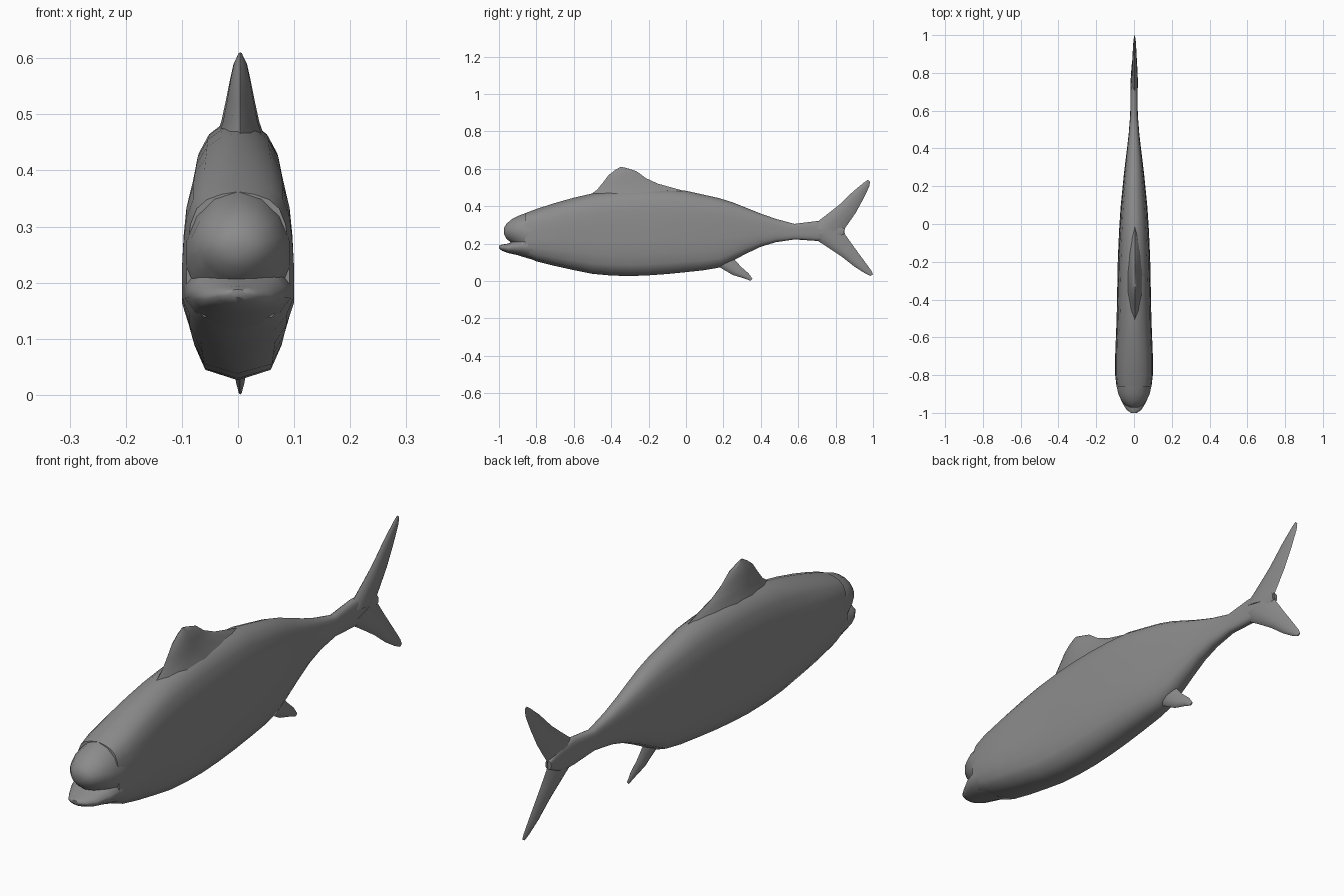
import bpy, bmesh, math
from mathutils import Vector

grey = bpy.data.materials.new("slate grey")
grey.diffuse_color = (0.26, 0.26, 0.26, 1)

# Half cross-sections: (fraction from edge A to edge B, fraction of half width)
BODY = [(0, 0), (.04, .66), (.13, .86), (.25, 1), (.42, 1), (.6, .97),
        (.75, .92), (.87, .8), (.94, .6), (.98, .32), (1, 0)]
ROUND = [(0, 0), (.06, .45), (.2, .8), (.4, 1), (.6, 1), (.8, .8), (.94, .45), (1, 0)]
LENS = [(0, 0), (.08, .45), (.25, .9), (.45, 1), (.7, .75), (.9, .35), (1, 0)]


def loft(name, stations, section, x=0.0):
    """Skin rings; each station is (yA, zA, yB, zB, half width)."""
    bm = bmesh.new()
    ring = section + [(t, -w) for t, w in section[-2:0:-1]]
    rings = []
    for ya, za, yb, zb, hw in stations:
        a, b = Vector((x, ya, za)), Vector((x, yb, zb))
        rings.append([bm.verts.new(a.lerp(b, t) + Vector((w * hw, 0, 0)))
                      for t, w in ring])
    n = len(ring)
    for r, s in zip(rings, rings[1:]):
        for i in range(n):
            j = (i + 1) % n
            bm.faces.new((r[i], r[j], s[j], s[i]))
    bm.faces.new(rings[0])
    bm.faces.new(rings[-1])
    bmesh.ops.recalc_face_normals(bm, faces=bm.faces)
    me = bpy.data.meshes.new(name)
    bm.to_mesh(me)
    bm.free()
    me.materials.append(grey)
    ob = bpy.data.objects.new(name, me)
    bpy.context.collection.objects.link(ob)
    bpy.ops.object.select_all(action='DESELECT')
    ob.select_set(True)
    bpy.context.view_layer.objects.active = ob
    bpy.ops.object.shade_smooth_by_angle(angle=math.radians(50))
    return ob


# Body from upper lip to tail root: (y, bottom, top, half width)
body = [(-.86, .13, .362, .092), (-.8, .105, .385, .1), (-.7, .08, .417, .1),
        (-.6, .058, .445, .096), (-.5, .038, .468, .092), (-.4, .029, .482, .09),
        (-.3, .026, .49, .088), (-.2, .03, .492, .086), (-.1, .037, .49, .082),
        (0, .047, .482, .077), (.1, .058, .46, .07), (.18, .072, .442, .062),
        (.25, .108, .42, .055), (.32, .145, .392, .047), (.4, .183, .36, .037),
        (.48, .207, .332, .028), (.58, .222, .305, .02), (.7, .214, .32, .019),
        (.78, .215, .315, .017), (.845, .25, .282, .012)]
loft("body", [(y, b, y, t, w) for y, b, t, w in body], BODY)

# Upper snout, overhanging the mouth notch
snout = [(-.972, .25, .285, .02), (-.96, .225, .305, .045), (-.935, .205, .328, .066),
         (-.9, .18, .347, .083), (-.86, .14, .362, .092), (-.8, .12, .38, .095)]
loft("snout", [(y, b, y, t, w) for y, b, t, w in snout], ROUND)

# Lower jaw, reaching past the snout
jaw = [(-1, .174, .188, .015), (-.985, .162, .194, .038), (-.95, .149, .2, .06),
       (-.9, .138, .225, .083), (-.85, .122, .25, .094), (-.78, .105, .26, .096)]
loft("lower_jaw", [(y, b, y, t, w) for y, b, t, w in jaw], ROUND)

# Dorsal fin
loft("dorsal_fin", [(-.54, .44, .1, .43, .052), (-.475, .488, -.02, .484, .034),
                    (-.445, .525, -.15, .52, .026), (-.415, .565, -.215, .55, .019),
                    (-.38, .592, -.265, .587, .012), (-.35, .61, -.325, .606, .003)],
     LENS, .004)

# Belly fin
loft("belly_fin", [(.14, .085, .24, .15, .014), (.185, .07, .262, .112, .014),
                   (.25, .032, .295, .075, .011), (.31, .014, .335, .04, .008),
                   (.345, .001, .355, .012, .003)], LENS, .004)

# Tail lobes: leading edge to trailing edge
loft("upper_tail_lobe", [(.66, .29, .845, .255, .018), (.71, .322, .85, .282, .017),
                         (.77, .368, .874, .316, .015), (.82, .408, .908, .365, .012),
                         (.895, .48, .95, .442, .009), (.95, .525, .98, .505, .006),
                         (.972, .541, .984, .53, .003)], LENS, .003)
loft("lower_tail_lobe", [(.66, .235, .845, .28, .018), (.71, .211, .85, .25, .017),
                         (.77, .172, .885, .2, .015), (.83, .132, .92, .152, .012),
                         (.9, .077, .962, .095, .009), (.955, .042, .992, .053, .006),
                         (.985, .027, 1, .035, .003)], LENS, .003)
